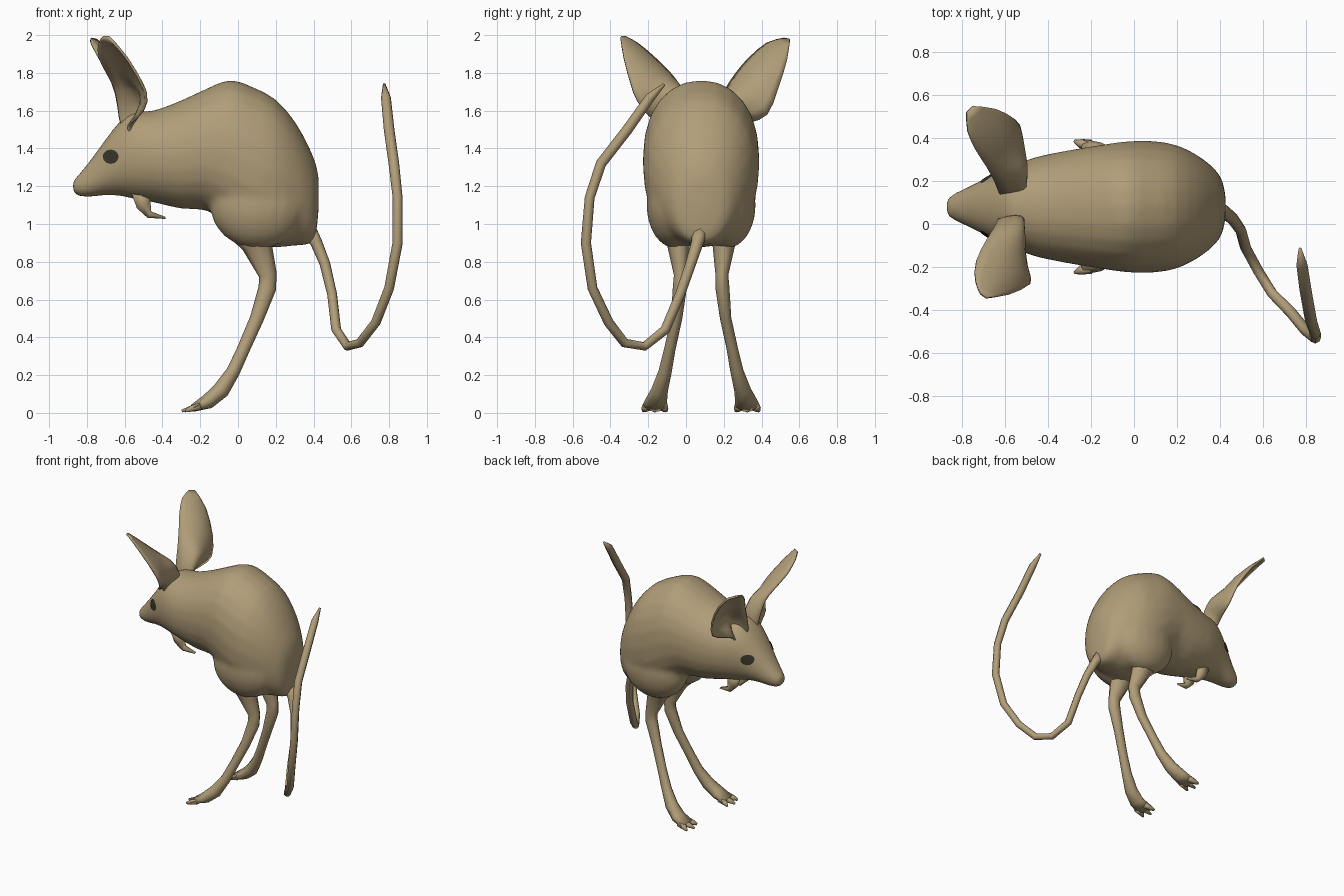
import bpy, bmesh, math
from mathutils import Vector as V
from mathutils.bvhtree import BVHTree

if "Cube" in bpy.data.objects:
    bpy.data.objects.remove(bpy.data.objects["Cube"])

MID = 0.08  # symmetry plane of the body


def material(name, rgb):
    m = bpy.data.materials.new(name)
    m.diffuse_color = (*rgb, 1)
    m.use_nodes = True
    m.node_tree.nodes["Principled BSDF"].inputs["Base Color"].default_value = m.diffuse_color
    return m


FUR = material("sandy fur", (0.44, 0.34, 0.19))
DARK = material("dark eye", (0.035, 0.035, 0.022))


def finish(name, bm, mat):
    bmesh.ops.recalc_face_normals(bm, faces=bm.faces)
    me = bpy.data.meshes.new(name)
    bm.to_mesh(me)
    bm.free()
    me.materials.append(mat)
    for p in me.polygons:
        p.use_smooth = True
    ob = bpy.data.objects.new(name, me)
    bpy.context.collection.objects.link(ob)
    return ob


def catmull(rows, n):
    """Smoothly resample a list of equal-length number tuples."""
    out = []
    for i in range(len(rows) - 1):
        a, b = rows[max(i - 1, 0)], rows[i]
        c, d = rows[i + 1], rows[min(i + 2, len(rows) - 1)]
        for k in range(n):
            t = k / n
            out.append(tuple(
                0.5 * (2 * q + (r - p) * t + (2 * p - 5 * q + 4 * r - s) * t * t
                       + (3 * q - p - 3 * r + s) * t ** 3)
                for p, q, r, s in zip(a, b, c, d)))
    return out + [rows[-1]]


def skin(rings, closed=True):
    bm = bmesh.new()
    vs = [[bm.verts.new(p) for p in r] for r in rings]
    n = len(vs[0])
    for a, b in zip(vs, vs[1:]):
        for i in range(n if closed else n - 1):
            j = (i + 1) % n
            bm.faces.new((a[i], a[j], b[j], b[i]))
    if closed:
        bm.faces.new(vs[0])
        bm.faces.new(vs[-1])
    return bm


def tube(name, pts, ref, sides=8):
    """pts: x, y, z, radius along ref, radius across."""
    rings = []
    for i, p in enumerate(pts):
        t = (V(pts[min(i + 1, len(pts) - 1)][:3]) - V(pts[max(i - 1, 0)][:3])).normalized()
        u = (V(ref) - t * t.dot(V(ref))).normalized()
        w = t.cross(u)
        rings.append([V(p[:3]) + u * p[3] * math.cos(a) + w * p[4] * math.sin(a)
                      for a in (2 * math.pi * k / sides for k in range(sides))])
    return finish(name, skin(rings), FUR)


# Head and body: x, top, bottom, half width
stations = [
    (-0.875, 1.23, 1.17, 0.035), (-0.845, 1.26, 1.147, 0.06), (-0.78, 1.34, 1.143, 0.09),
    (-0.70, 1.45, 1.153, 0.13), (-0.62, 1.55, 1.148, 0.17), (-0.55, 1.595, 1.132, 0.20),
    (-0.45, 1.60, 1.115, 0.235), (-0.30, 1.655, 1.08, 0.265), (-0.16, 1.72, 1.07, 0.288),
    (-0.04, 1.764, 0.98, 0.305), (0.08, 1.725, 0.89, 0.308), (0.20, 1.66, 0.875, 0.288),
    (0.30, 1.545, 0.885, 0.238), (0.37, 1.42, 0.89, 0.183), (0.41, 1.325, 0.93, 0.128),
    (0.427, 1.25, 1.08, 0.05)]
rings = []
for x, top, bot, w in catmull(stations, 2):
    ring = []
    for k in range(24):
        c, s = math.cos(k * math.pi / 12), math.sin(k * math.pi / 12)
        e = 2 / 2.15
        ring.append((x, MID + w * math.copysign(abs(c) ** e, c),
                     (top + bot) / 2 + (top - bot) / 2 * math.copysign(abs(s) ** e, s)))
    rings.append(ring)
body_bm = skin(rings)
tree = BVHTree.FromBMesh(body_bm)

# Thighs, fused softly into the body
for s in (1, -1):
    thigh = bmesh.ops.create_uvsphere(body_bm, u_segments=20, v_segments=12, radius=1)["verts"]
    bmesh.ops.scale(body_bm, vec=(0.255, 0.155, 0.23), verts=thigh)
    bmesh.ops.translate(body_bm, vec=(0.105, MID + s * 0.135, 1.10), verts=thigh)
body = finish("body", body_bm, FUR)
fuse = body.modifiers.new("fuse", "REMESH")
fuse.mode = "VOXEL"
fuse.voxel_size = 0.018
fuse.use_smooth_shade = True
soften = body.modifiers.new("soften", "SMOOTH")
soften.factor = 0.5
soften.iterations = 8

leg = [(0.06, .125, 1.0, .09, .14), (0.10, .12, .89, .06, .08), (0.158, .11, .73, .034, .048),
       (0.155, .113, .66, .037, .047), (0.10, .13, .50, .03, .037), (0.03, .165, .34, .03, .034),
       (-0.025, .19, .22, .035, .036), (-0.09, .22, .12, .045, .045),
       (-0.16, .24, .06, .06, .04), (-0.24, .245, .025, .072, .02)]
arm = [(-0.52, .075, 1.17, .03, .05), (-0.50, .07, 1.10, .024, .045),
       (-0.47, .06, 1.05, .022, .022), (-0.385, .05, 1.032, .012, .006)]

for s, side in ((1, "left"), (-1, "right")):
    def flip(pts):
        return [(x, MID + s * y, z, a, b) for x, y, z, a, b in pts]

    # Hind leg, toes and small forepaw
    tube(side + "_hind_leg", flip(leg), (0, 1, 0))
    for k in (-1, 0, 1):
        toe = [(-0.20, .245 + k * .042, .035, .026, .022),
               (-0.25, .245 + k * .05, .022, .021, .018),
               (-0.298 + abs(k) * .02, .245 + k * .062, .01, .007, .008)]
        tube(f"{side}_toe_{k + 2}", flip(toe), (0, 1, 0), 6)
    tube(side + "_forepaw", flip(arm), (0, 1, 0), 6)

    # Eye: thin disc projected onto the side of the head
    bm = bmesh.new()
    pts = []
    for r in (0, 0.55, 1):
        for k in range(12 if r else 1):
            a = k * math.pi / 6
            o = V((-0.672 + 0.042 * r * math.cos(a), MID + s, 1.355 + 0.038 * r * math.sin(a)))
            hit, nor, _, _ = tree.ray_cast(o, V((0, -s, 0)))
            pts.append(bm.verts.new(hit + V((-0.002, s * 0.004, 0.001))))
    for k in range(12):
        j = (k + 1) % 12
        bm.faces.new((pts[0], pts[1 + k], pts[1 + j]))
        bm.faces.new((pts[1 + k], pts[13 + k], pts[13 + j], pts[1 + j]))
    ob = finish(side + "_eye", bm, DARK)
    if s * ob.data.polygons[0].normal.y < 0:
        ob.data.flip_normals()

# Ears: inner edge, outer edge, cup depth; deep at the root, flat at the tip
left_rows = [(-.61, .14, 1.49, -.57, .22, 1.45, .10), (-.63, .15, 1.56, -.58, .25, 1.51, .12),
             (-.65, .20, 1.69, -.55, .34, 1.54, .11), (-.69, .27, 1.80, -.53, .43, 1.58, .07),
             (-.735, .34, 1.88, -.56, .485, 1.71, .05), (-.775, .43, 1.955, -.65, .535, 1.87, .02),
             (-.78, .52, 1.98, -.75, .55, 1.975, 0)]
right_rows = [(-.61, .02, 1.49, -.57, -.06, 1.46, .10), (-.63, .02, 1.57, -.58, -.09, 1.52, .12),
              (-.65, -.02, 1.70, -.55, -.17, 1.55, .11), (-.69, -.08, 1.79, -.50, -.23, 1.61, .07),
              (-.735, -.17, 1.88, -.49, -.28, 1.70, .05), (-.74, -.26, 1.955, -.59, -.33, 1.88, .02),
              (-.715, -.325, 1.99, -.685, -.345, 1.99, 0)]
for name, rows, back in (("left_ear", left_rows, V((.82, -.13, .56))),
                         ("right_ear", right_rows, V((.72, .45, .58)))):
    grid = []
    for r in catmull(rows, 2):
        a, b = V(r[:3]), V(r[3:6])
        grid.append([a.lerp(b, k / 8) + back * r[6] * (1 - (k / 4 - 1) ** 2) for k in range(9)])
    ob = finish(name, skin(grid, False), FUR)
    mod = ob.modifiers.new("thickness", "SOLIDIFY")
    mod.thickness = 0.014
    mod.offset = 0

# Tail
path = [(.37, .075, .97, .045), (.415, .06, .90, .032), (.46, .025, .79, .028),
        (.498, -.03, .63, .026), (.52, -.11, .44, .026), (.58, -.22, .352, .024),
        (.645, -.325, .37, .025), (.73, -.41, .48, .026), (.80, -.495, .66, .026),
        (.845, -.53, .90, .027), (.845, -.51, 1.14, .026), (.825, -.45, 1.32, .028),
        (.80, -.31, 1.50, .028), (.783, -.19, 1.67, .026), (.774, -.115, 1.74, .007)]
tube("tail", [(x, y, z, r, r) for x, y, z, r in path], (1, 0, 0))
